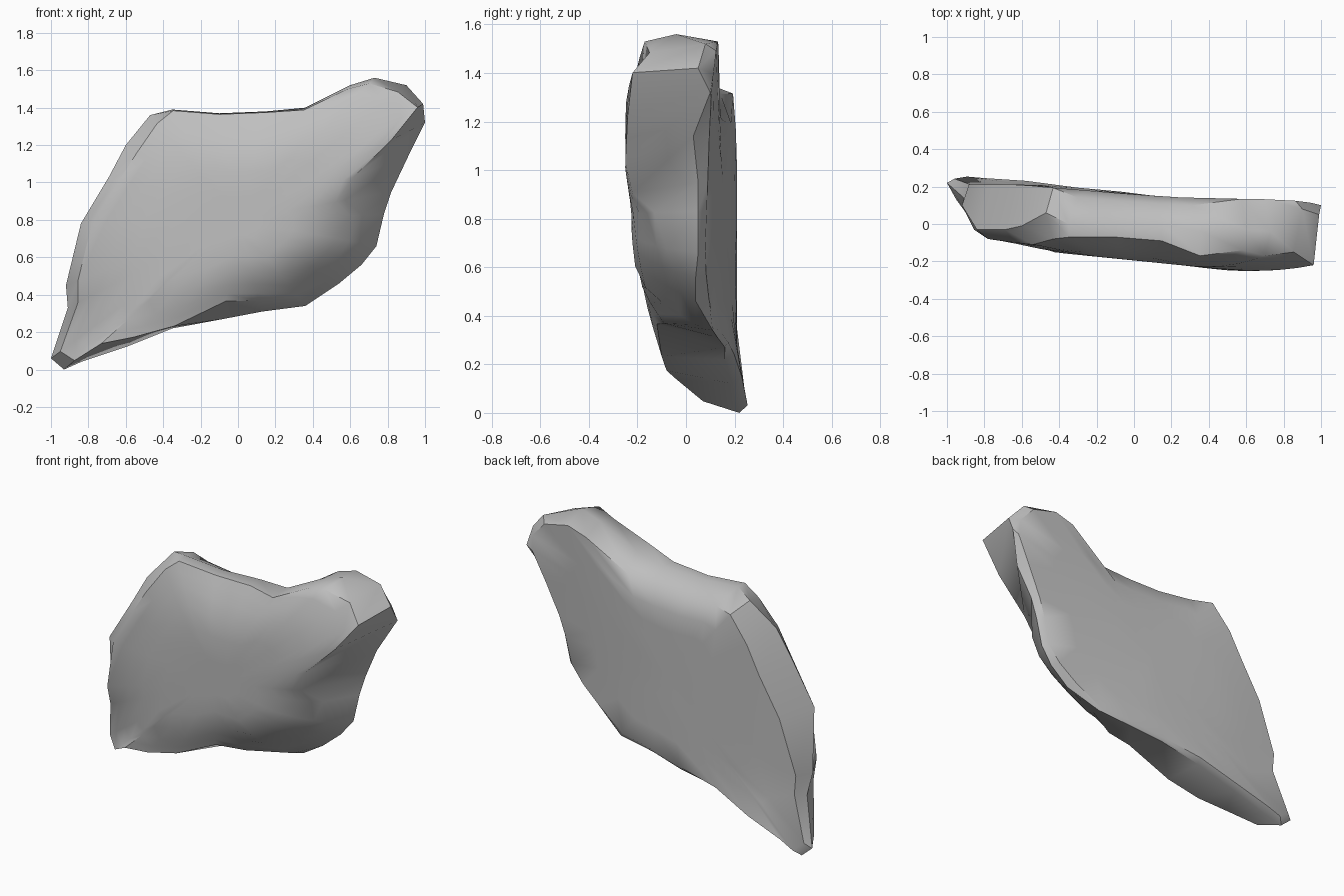
import bpy
import bmesh
import math
from mathutils import Vector

cube = bpy.data.objects.get("Cube")
if cube:
    bpy.data.objects.remove(cube, do_unlink=True)

# Outline stations, anticlockwise: x, z, front rim inset, front rim y, edge y
STATIONS = [
    (-.93, 0, .06, .07, .22), (-.84, .04, .13, -.04, .2),
    (-.6, .12, .08, -.08, .19), (-.35, .22, .02, -.1, .16),
    (-.08, .27, .18, -.12, .16), (.13, .31, .12, -.09, .13),
    (.36, .34, .05, .04, .11), (.54, .46, .09, -.02, .04),
    (.66, .56, .1, -.05, .04), (.74, .66, .12, -.08, .05),
    (.78, .83, .15, -.13, .05), (.82, .95, .3, -.22, .05),
    (.91, 1.14, .32, -.25, .03), (1, 1.32, .18, -.24, .1),
    (.99, 1.42, .03, -.22, .05), (.9, 1.52, .05, -.15, .08),
    (.73, 1.56, .04, -.17, -.04), (.6, 1.52, .03, -.14, -.03),
    (.36, 1.4, .02, -.17, -.04), (.15, 1.38, .01, -.09, 0),
    (-.1, 1.37, .01, -.07, 0), (-.35, 1.39, .01, -.07, 0),
    (-.47, 1.36, .08, -.08, .06), (-.6, 1.2, .1, -.11, -.01),
    (-.69, 1.03, .08, -.1, -.03), (-.84, .78, .07, -.08, -.03),
    (-.92, .45, .07, -.03, .1), (-.91, .33, .06, 0, .14),
    (-1, .06, .05, .13, .22),
]
CENTRE_X, CENTRE_Z = 0, .8


def toward_centre(x, z, amount):
    return x + (CENTRE_X - x) * amount, z + (CENTRE_Z - z) * amount


def front_depth(x, z):
    return -.195 - .1 * x


def back_depth(x, z):
    """Nearly flat back, twisted on the left and flared at the low tip."""
    slope = min(.21, .17 - .085 * x - .01 * z)
    twist = max(0, x) * (z - 1) * .1
    flare = max(0, .25 - z) * .2
    return slope + twist + flare


def smooth(t):
    return math.sin(t * math.pi / 2)


def front_ring(shrink):
    """Ring of the domed front face, from its rim to the middle."""
    ring = []
    for x, z, inset, rim_y, edge_y in STATIONS:
        px, pz = toward_centre(x, z, inset)
        px, pz = toward_centre(px, pz, shrink)
        blend = smooth(min(1, shrink * 1.7))
        y = rim_y + (front_depth(px, pz) - rim_y) * blend
        ring.append(Vector((px, y, pz)))
    return ring


def edge_ring():
    """Widest ring, around the thin side of the slab."""
    return [Vector((x, edge_y, z)) for x, z, inset, rim_y, edge_y in STATIONS]


def back_rim():
    """Rim of the back, cut lower along the top and inward on the left."""
    ring = []
    for x, z, inset, rim_y, edge_y in STATIONS:
        along_top = z > 1.3 and -.4 < x < .5
        left_side = x < -.45 and z > .7
        amount = .13 if along_top else .08 if left_side else .04
        px, pz = toward_centre(x, z, amount)
        y = back_depth(px, pz) - (.04 if along_top else 0)
        ring.append(Vector((px, y, pz)))
    return ring


def back_ring(shrink):
    ring = []
    for x, z, inset, rim_y, edge_y in STATIONS:
        px, pz = toward_centre(x, z, shrink)
        ring.append(Vector((px, back_depth(px, pz), pz)))
    return ring


def build_slab(name, rings, material):
    mesh = bpy.data.meshes.new(name)
    bm = bmesh.new()
    loops = [[bm.verts.new(point) for point in ring] for ring in rings]
    count = len(STATIONS)
    # Bridge neighbouring rings
    for near, far in zip(loops, loops[1:]):
        for i in range(count):
            j = (i + 1) % count
            bm.faces.new((near[i], near[j], far[j], far[i]))
    # Close the middle of the front and the back
    for loop in (loops[0], loops[-1]):
        middle = sum((v.co for v in loop), Vector()) / count
        hub = bm.verts.new(middle)
        for i in range(count):
            bm.faces.new((loop[i], loop[(i + 1) % count], hub))
    bmesh.ops.recalc_face_normals(bm, faces=bm.faces)
    bm.to_mesh(mesh)
    bm.free()
    mesh.materials.append(material)
    slab = bpy.data.objects.new(name, mesh)
    bpy.context.collection.objects.link(slab)
    bpy.ops.object.select_all(action='DESELECT')
    slab.select_set(True)
    bpy.context.view_layer.objects.active = slab
    bpy.ops.object.shade_smooth_by_angle(angle=math.radians(42))
    return slab


# Plain grey stone
stone = bpy.data.materials.new("grey_stone")
stone.use_nodes = True
GREY = (.52, .52, .52, 1)
stone.diffuse_color = GREY
stone.node_tree.nodes["Principled BSDF"].inputs["Base Color"].default_value = GREY

# Rock slab: domed front, thin rough side, flat back
front = [front_ring(s) for s in (.8, .55, .35, .2, .09, 0)]
back = [back_ring(s) for s in (.3, .5, .75)]
build_slab("rock_slab", front + [edge_ring(), back_rim()] + back, stone)
